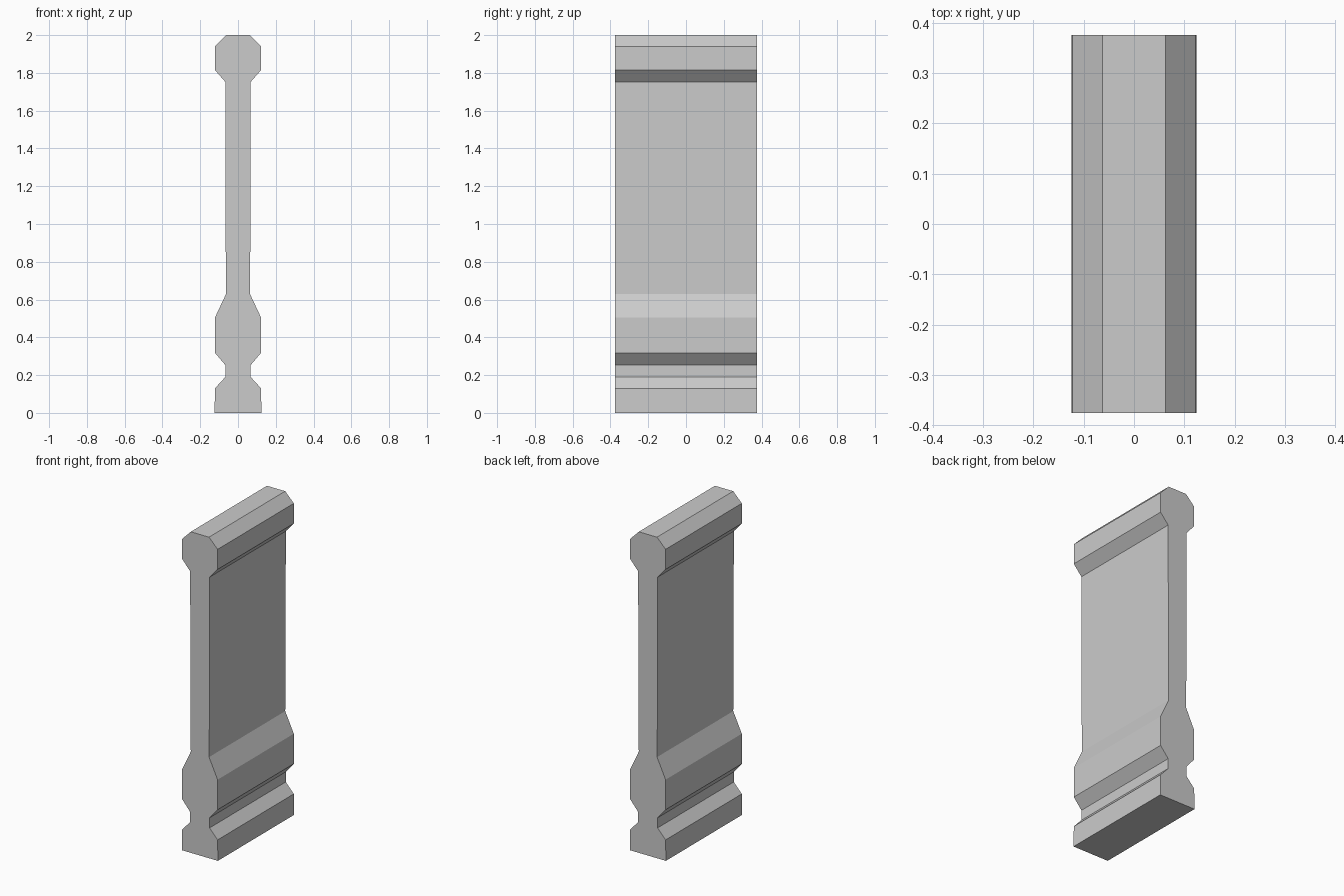
import bpy
import bmesh

if "Cube" in bpy.data.objects:
    bpy.data.objects.remove(bpy.data.objects["Cube"])

HALF_DEPTH = 0.375

# Half-width at each height, from the foot up to the chamfered cap
half_profile = [
    (0.124, 0.0), (0.122, 0.13),       # foot
    (0.067, 0.19), (0.067, 0.253),     # groove
    (0.122, 0.318), (0.122, 0.505),    # lower swelling
    (0.063, 0.63), (0.065, 0.87), (0.067, 1.752),  # tall panel
    (0.122, 1.815), (0.122, 1.94),     # cap
    (0.063, 2.0),
]

# Mirror the half outline into a closed cross-section
outline = half_profile + [(-x, z) for x, z in reversed(half_profile)]

# Extrude the cross-section front to back
bm = bmesh.new()
front = bm.faces.new([bm.verts.new((x, -HALF_DEPTH, z)) for x, z in outline])
result = bmesh.ops.extrude_face_region(bm, geom=[front], use_keep_orig=True)
moved = [g for g in result["geom"] if isinstance(g, bmesh.types.BMVert)]
bmesh.ops.translate(bm, verts=moved, vec=(0, 2 * HALF_DEPTH, 0))
bmesh.ops.recalc_face_normals(bm, faces=bm.faces)

mesh = bpy.data.meshes.new("moulded_wall_panel")
bm.to_mesh(mesh)
bm.free()
wall = bpy.data.objects.new("moulded_wall_panel", mesh)
bpy.context.collection.objects.link(wall)
